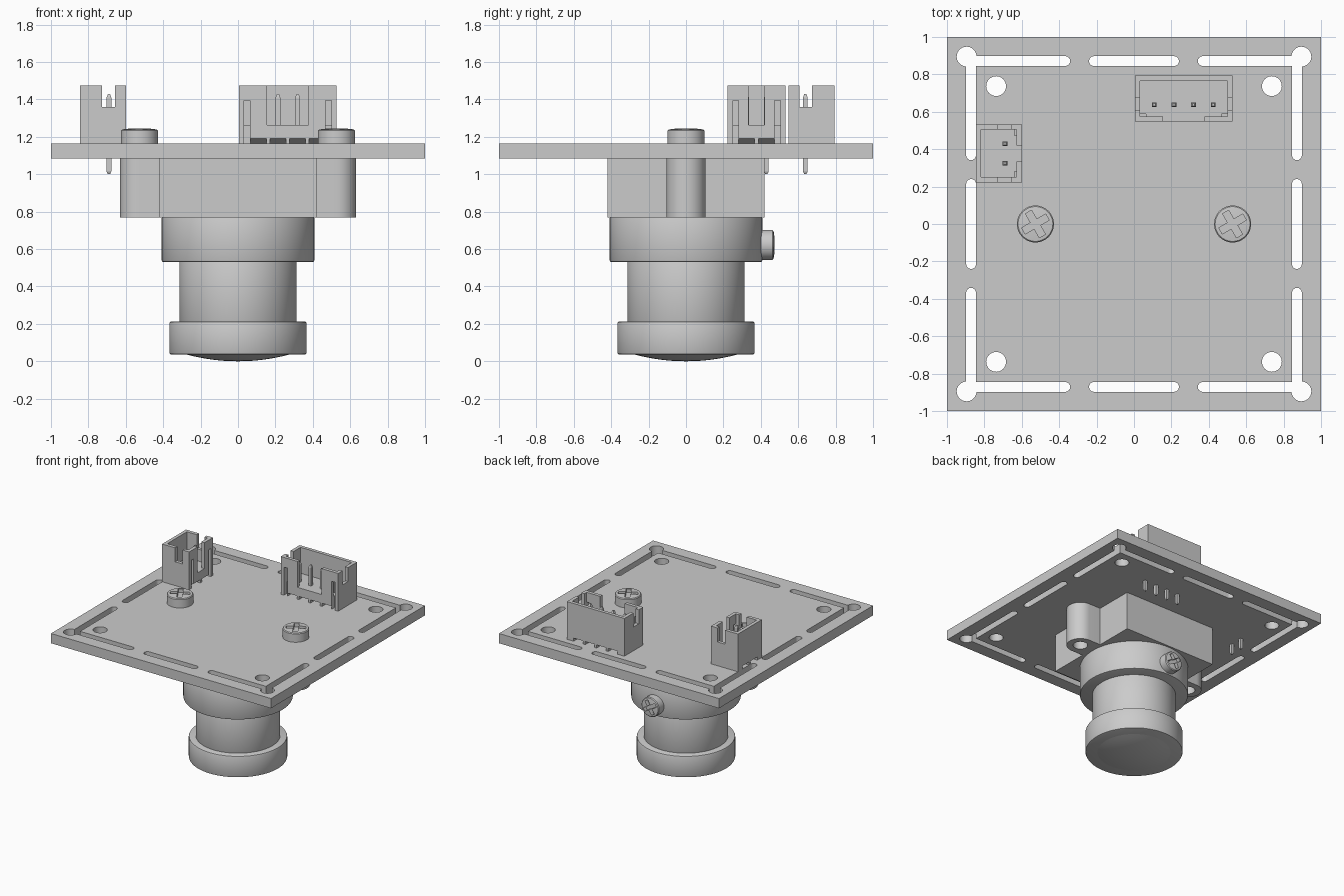
import bpy, bmesh, math
from mathutils import Matrix, Vector

if "Cube" in bpy.data.objects:
    bpy.data.objects.remove(bpy.data.objects["Cube"], do_unlink=True)

grey = bpy.data.materials.new("plain grey")
grey.use_nodes = True
grey.diffuse_color = (0.6, 0.6, 0.6, 1)
grey.node_tree.nodes["Principled BSDF"].inputs["Base Color"].default_value = (0.6, 0.6, 0.6, 1)


def finish(name, bm):
    bmesh.ops.recalc_face_normals(bm, faces=bm.faces[:])
    mesh = bpy.data.meshes.new(name)
    bm.to_mesh(mesh)
    bm.free()
    mesh.materials.append(grey)
    ob = bpy.data.objects.new(name, mesh)
    bpy.context.collection.objects.link(ob)
    return ob


def box(name, lo, hi):
    bm = bmesh.new()
    lo, hi = Vector(lo), Vector(hi)
    size = hi - lo
    bmesh.ops.create_cube(bm, size=1, matrix=Matrix.Translation((lo + hi) / 2) @ Matrix.Diagonal((*size, 1)))
    return finish(name, bm)


def prism(name, points, direction):
    """Extrude a closed outline along a direction."""
    bm = bmesh.new()
    face = bm.faces.new([bm.verts.new(p) for p in points])
    out = bmesh.ops.extrude_face_region(bm, geom=[face])
    verts = [g for g in out["geom"] if isinstance(g, bmesh.types.BMVert)]
    bmesh.ops.translate(bm, verts=verts, vec=direction)
    return finish(name, bm)


def capsule(name, a, b, r, z0, z1, steps=20):
    """Upright prism with a rounded outline running from a to b."""
    a, b = Vector(a), Vector(b)
    d = b - a
    ang = math.atan2(d.y, d.x)
    pts = []
    for centre, start in ((b, ang - math.pi / 2), (a, ang + math.pi / 2)):
        for i in range(steps + 1):
            t = start + math.pi * i / steps
            pts.append((centre.x + r * math.cos(t), centre.y + r * math.sin(t), z0))
    return prism(name, pts, (0, 0, z1 - z0))


def lathe(name, profile, sides=64):
    """Spin (radius, height) points around the vertical axis."""
    bm = bmesh.new()
    verts = [bm.verts.new((r, 0, z)) for r, z in profile]
    edges = [bm.edges.new(p) for p in zip(verts, verts[1:])]
    bmesh.ops.spin(bm, geom=verts + edges, axis=(0, 0, 1), cent=(0, 0, 0),
                   angle=math.tau, steps=sides)
    bmesh.ops.remove_doubles(bm, verts=bm.verts[:], dist=1e-5)
    return finish(name, bm)


def drum(name, r, z0, z1, fillet=0.01):
    f = fillet
    return lathe(name, [(0, z0), (r - f, z0), (r - f * 0.3, z0 + f * 0.3), (r, z0 + f),
                        (r, z1 - f), (r - f * 0.3, z1 - f * 0.3), (r - f, z1), (0, z1)])


def boolean(ob, tools, operation="DIFFERENCE"):
    for tool in tools:
        tool.hide_render = True
        mod = ob.modifiers.new("cut", "BOOLEAN")
        mod.operation, mod.solver, mod.object = operation, "EXACT", tool
        graph = bpy.context.evaluated_depsgraph_get()
        mesh = bpy.data.meshes.new_from_object(ob.evaluated_get(graph))
        ob.modifiers.clear()
        ob.data = mesh
        bpy.data.objects.remove(tool, do_unlink=True)
    return ob


def smooth(ob):
    bpy.ops.object.select_all(action="DESELECT")
    ob.select_set(True)
    bpy.context.view_layer.objects.active = ob
    bpy.ops.object.shade_smooth_by_angle(angle=math.radians(30))


# Circuit board with round holes and break-off slots
Z0, Z1 = 1.085, 1.165
board = box("circuit_board", (-1, -1, Z0), (1, 1, Z1))
cuts = []
for sx in (-1, 1):
    for sy in (-1, 1):
        for p in (0.895, 0.737):
            c = Vector((sx * p, sy * p))
            cuts.append(capsule("hole", c, c, 0.053, Z0 - 0.1, Z1 + 0.1))
for s in (-0.871, 0.871):
    for a, b in ((-0.88, -0.368), (-0.214, 0.214), (0.368, 0.88)):
        cuts.append(capsule("slot", (a, s), (b, s), 0.0265, Z0 - 0.1, Z1 + 0.1, 8))
        cuts.append(capsule("slot", (s, a), (s, b), 0.0265, Z0 - 0.1, Z1 + 0.1, 8))
boolean(board, cuts)
smooth(board)

# Lens mount block with two screw ears
mount = box("lens_mount", (-0.42, -0.42, 0.77), (0.42, 0.42, Z0))
for s in (-1, 1):
    ear = capsule("ear", (s * 0.4, 0), (s * 0.527, 0), 0.104, 0.77, Z0)
    boolean(mount, [ear], "UNION")
    boolean(mount, [capsule("bore", (s * 0.527, 0), (s * 0.527, 0), 0.055, 0.7, 1.0)])
smooth(mount)

# Lens stack
smooth(drum("mount_collar", 0.408, 0.53, 0.775))
smooth(drum("lens_barrel", 0.314, 0.2, 0.54, 0.002))
smooth(drum("lens_cap", 0.367, 0.036, 0.213))
R, SAG = 0.275, 0.036
smooth(lathe("front_lens", [(R * i / 8, SAG * (i / 8) ** 2) for i in range(9)] + [(0, SAG + 0.02)]))


# Cross-head screws
def screw(name, r, height, matrix):
    head = lathe(name, [(0, 0), (r, 0), (r, height * 0.84), (r - 0.006, height * 0.92),
                        (r * 0.6, height * 0.97), (0, height)], 40)
    arm, half = r * 0.75, r * 0.19
    low, high = height - 0.035, height + 0.05
    boolean(head, [box("cut", (-arm, -half, low), (arm, half, high)),
                   box("cut", (-half, -arm, low), (half, arm, high))])
    head.data.transform(matrix @ Matrix.Rotation(math.radians(30), 4, "Z"))
    smooth(head)


for side, s in (("right", -1), ("left", 1)):
    screw(side + "_mount_screw", 0.099, 0.081, Matrix.Translation((s * 0.527, 0, Z1)))
screw("focus_lock_screw", 0.08, 0.085,
      Matrix.Translation((0, 0.39, 0.622)) @ Matrix.Rotation(-math.pi / 2, 4, "X"))


# Pin headers: open-topped shell, keyed front wall, notched ends, square pins
def header(name, length, key, pins, matrix):
    h, depth, wall, top, floor = length / 2, 0.245, 0.028, 1.475, 1.262
    y0, y1 = -0.09, depth - 0.09
    shell = box(name + "_shell", (-h, y0, Z1), (h, y1, top))
    tools = [box("cavity", (-h + wall, y0 + wall, floor), (h - wall, y1 - wall, 2)),
             box("key", (-key / 2, y0 - 0.1, floor), (key / 2, y0 + 0.06, 2)),
             box("end_notch", (-h - 0.1, -0.032, 1.36), (h + 0.1, 0.037, 2))]
    for s in (-1, 1):
        a, b = sorted((s * (h - 0.028), s * (h - 0.06)))
        tools.append(box("slit", (a, y0 - 0.1, Z1 - 0.1), (b, y0 + 0.04, 1.395)))
    xs = [(i - (pins - 1) / 2) * 0.105 for i in range(pins)]
    for x in xs:
        # Sloped reliefs under the long walls
        for y, s in ((y0, 1), (y1, -1)):
            outline = [(x - 0.043, y - s * 0.02, Z1 - 0.02), (x - 0.043, y - s * 0.02, Z1 + 0.036),
                       (x - 0.043, y + s * 0.09, Z1 - 0.02)]
            tools.append(prism("relief", outline, (0.086, 0, 0)))
    boolean(shell, tools)
    shell.data.transform(matrix)
    for i, x in enumerate(xs):
        bm = bmesh.new()
        # Pin with tapered tips
        for z, r in ((1.0, 0.006), (1.015, 0.0125), (1.41, 0.0125), (1.428, 0.006)):
            ring = [bm.verts.new((x + u * r, v * r, z)) for u, v in ((-1, -1), (1, -1), (1, 1), (-1, 1))]
            if z == 1.0:
                bm.faces.new(ring)
            else:
                for k in range(4):
                    bm.faces.new((last[k], last[k - 1], ring[k - 1], ring[k]))
            last = ring
        bm.faces.new(last)
        bm.transform(matrix)
        finish(f"{name}_pin_{i + 1}", bm)


header("four_pin_header", 0.522, 0.222, 4, Matrix.Translation((0.266, 0.638, 0)))
header("two_pin_header", 0.31, 0.086, 2,
       Matrix.Translation((-0.69, 0.377, 0)) @ Matrix.Rotation(math.pi / 2, 4, "Z"))
